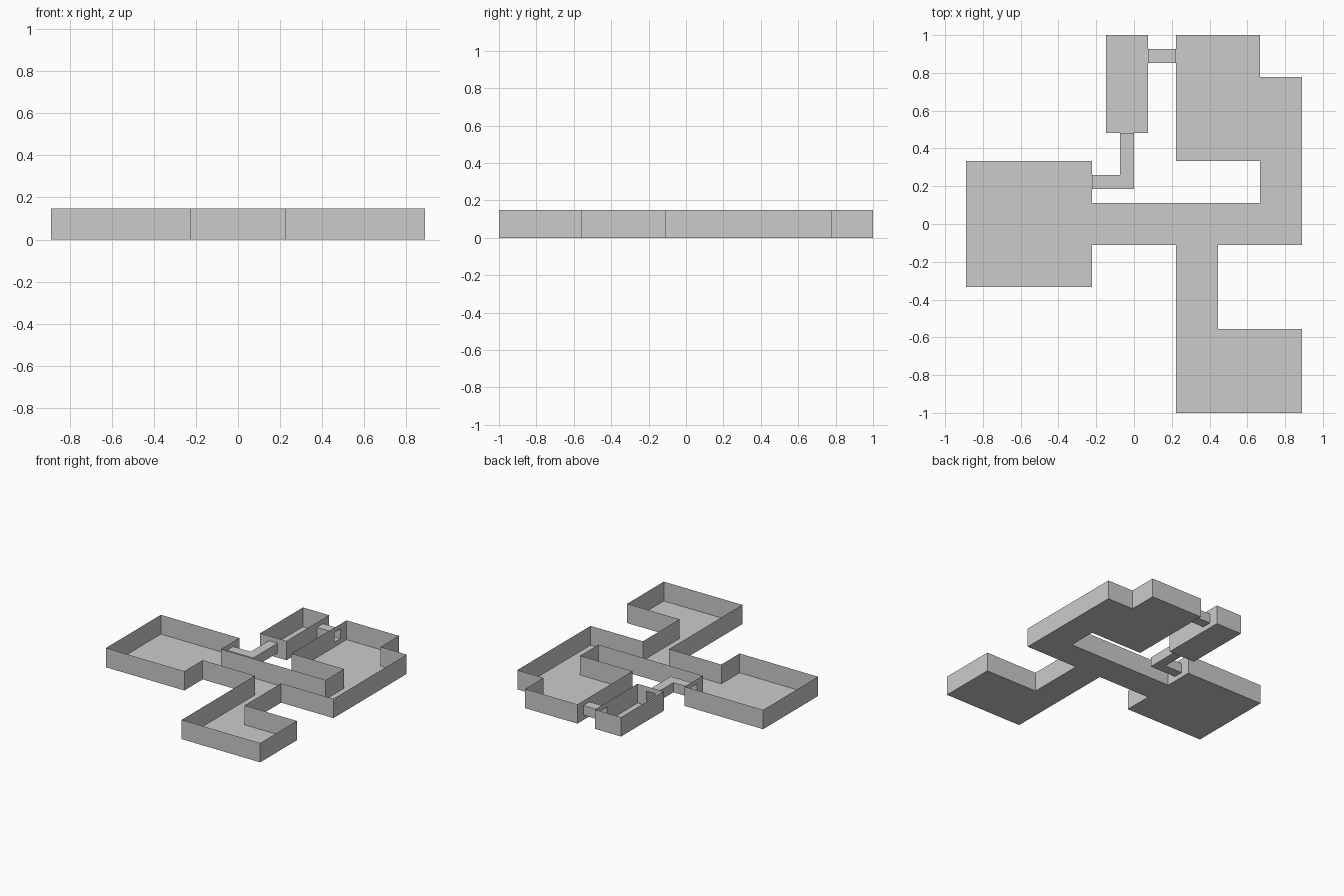
import bpy, bmesh
from mathutils import Vector

if "Cube" in bpy.data.objects:
    bpy.data.objects.remove(bpy.data.objects["Cube"])

U = 2 / 27            # plan grid module
WALL = 2              # wall height in modules
DUCT = (0.5, 1.5)     # bottom and top of the crawl ducts in modules


def panel(bm, points):
    bm.faces.new([bm.verts.new(Vector(p) * U) for p in points])


def wall(bm, a, b, z0, z1):
    panel(bm, [(*a, z0), (*a, z1), (*b, z1), (*b, z0)])


def finish(bm, name):
    bmesh.ops.remove_doubles(bm, verts=bm.verts, dist=1e-5)
    mesh = bpy.data.meshes.new(name)
    bm.to_mesh(mesh)
    bm.free()
    bpy.context.collection.objects.link(bpy.data.objects.new(name, mesh))


def room(name, outline, openings):
    """Open-topped room; openings = {wall index: distance along the wall}."""
    bm = bmesh.new()
    panel(bm, [(x, y, 0) for x, y in outline])
    for i, p in enumerate(outline):
        a, b = Vector(p), Vector(outline[(i + 1) % len(outline)])
        if i not in openings:
            wall(bm, a, b, 0, WALL)
            continue
        step = (b - a).normalized()
        c = a + step * openings[i]
        d = c + step
        wall(bm, a, c, 0, WALL)
        wall(bm, d, b, 0, WALL)
        wall(bm, c, d, 0, DUCT[0])
        wall(bm, c, d, DUCT[1], WALL)
    finish(bm, name)


def duct(name, outline, open_ends):
    """Closed square duct, open only at the two end edges."""
    bm = bmesh.new()
    for z in DUCT:
        pts = [(x, y, z) for x, y in outline]
        panel(bm, pts if z == DUCT[1] else pts[::-1])
    for i, a in enumerate(outline):
        if i not in open_ends:
            wall(bm, outline[(i + 1) % len(outline)], a, *DUCT)
    finish(bm, name)


# Connected rooms and corridors
room("main_rooms", [
    (-12, -4.5), (-3, -4.5), (-3, -1.5), (3, -1.5), (3, -13.5),
    (12, -13.5), (12, -7.5), (6, -7.5), (6, -1.5), (12, -1.5),
    (12, 10.5), (9, 10.5), (9, 13.5), (3, 13.5), (3, 4.5),
    (9, 4.5), (9, 1.5), (-3, 1.5), (-3, 4.5), (-12, 4.5)],
    {13: 1, 17: 1})

# Separate side room
room("side_room", [(-2, 6.5), (1, 6.5), (1, 13.5), (-2, 13.5)], {0: 1, 1: 5})

# Crawl ducts joining the side room to the others
duct("straight_duct", [(1, 11.5), (3, 11.5), (3, 12.5), (1, 12.5)], {1, 3})
duct("bent_duct", [(-3, 2.5), (0, 2.5), (0, 6.5), (-1, 6.5),
                   (-1, 3.5), (-3, 3.5)], {2, 5})
